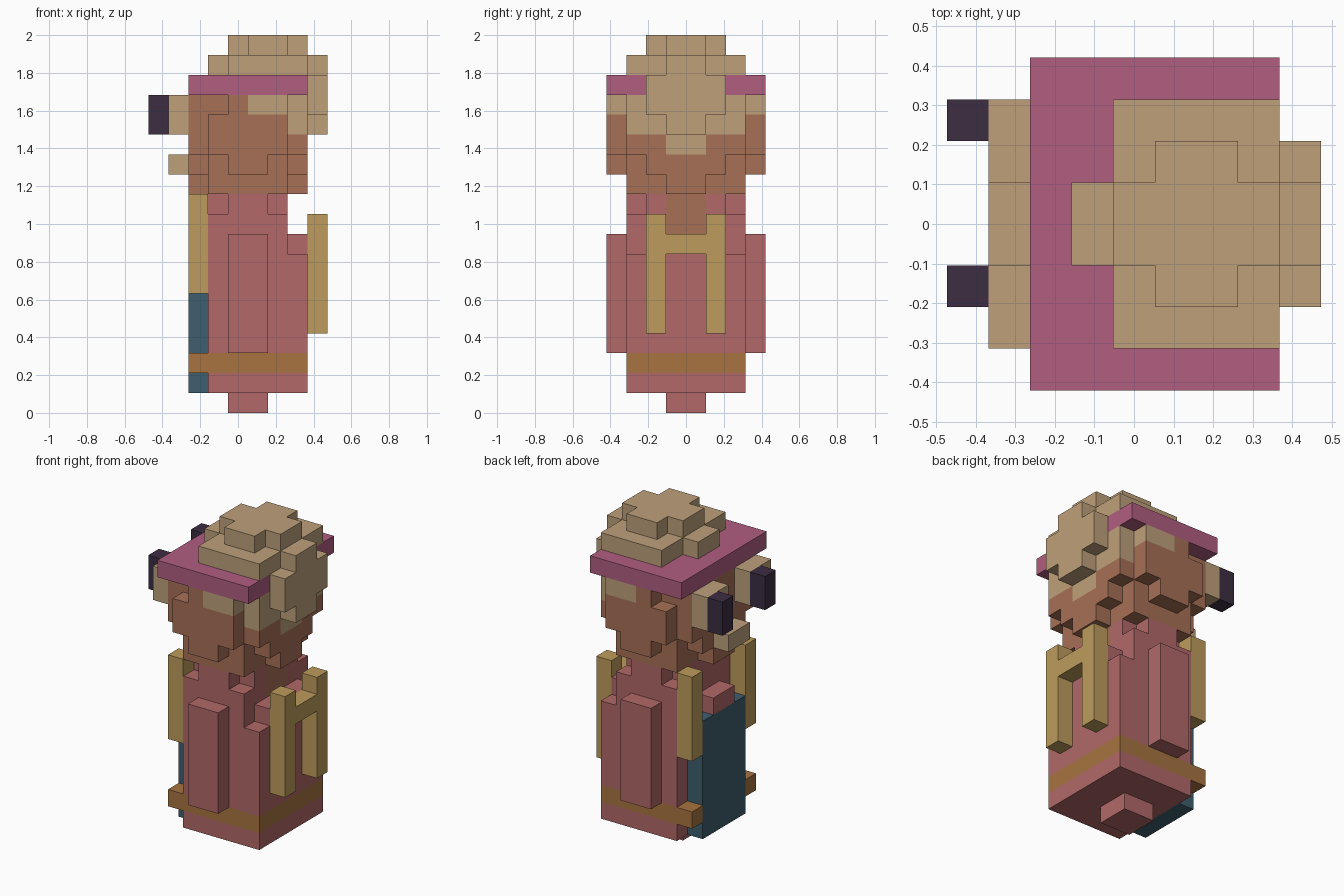
import bpy, bmesh
from mathutils import Vector

cube = bpy.data.objects.get("Cube")
if cube:
    bpy.data.objects.remove(cube, do_unlink=True)

U = 2 / 19                                 # edge of one block
ORIGIN = Vector((-4.5, -4.0, 0.0))


def srgb(*rgb):
    lin = [(c / 255 / 12.92) if c < 11 else ((c / 255 + 0.055) / 1.055) ** 2.4 for c in rgb]
    return (*lin, 1.0)


def material(name, *rgb):
    m = bpy.data.materials.new(name)
    m.use_nodes = True
    m.diffuse_color = srgb(*rgb)
    bsdf = m.node_tree.nodes["Principled BSDF"]
    bsdf.inputs["Base Color"].default_value = srgb(*rgb)
    bsdf.inputs["Roughness"].default_value = 0.9
    return m


RED = material("dusty red", 178, 104, 104)
BROWN = material("skin brown", 167, 112, 86)
TAN = material("tan", 190, 160, 122)
PINK = material("magenta", 177, 94, 128)
GOLD = material("gold", 189, 156, 93)
BELT = material("belt brown", 168, 116, 64)
TEAL = material("teal", 62, 95, 110)
DARK = material("dark violet", 60, 45, 66)

cells = {}                                 # block position -> part name
parts = {}                                 # part name -> material


def fill(part, mat, *boxes, mirror=False):
    """Fill block ranges (x0, x1, y0, y1, z0, z1); later parts replace earlier ones."""
    parts[part] = mat
    for x0, x1, y0, y1, z0, z1 in boxes:
        for x in range(x0, x1):
            for y in range(y0, y1):
                for z in range(z0, z1):
                    cells[x, y, z] = part
                    if mirror:
                        cells[x, 7 - y, z] = part


def carve(*boxes):
    for x0, x1, y0, y1, z0, z1 in boxes:
        for x in range(x0, x1):
            for y in range(y0, y1):
                for z in range(z0, z1):
                    cells.pop((x, y, z), None)
                    cells.pop((x, 7 - y, z), None)


# Robe with notched shoulders, foot peg and arms
fill("robe", RED, (3, 7, 1, 7, 1, 11), (7, 8, 1, 7, 1, 8), (7, 8, 2, 6, 8, 9))
carve((3, 4, 1, 2, 10, 11), (6, 7, 1, 2, 10, 11))
fill("foot", RED, (4, 6, 3, 5, 0, 1))
fill("arm", RED, (4, 6, 0, 1, 3, 9), mirror=True)

# Apron, clasped hands, belt and straps
fill("apron", TEAL, (2, 3, 2, 6, 1, 8))
fill("hands", RED, (2, 3, 3, 5, 8, 9))
fill("belt", BELT, (3, 8, 1, 7, 2, 3))
fill("belt", BELT, (2, 3, 1, 2, 2, 3), mirror=True)
fill("front_strap", GOLD, (2, 3, 1, 2, 6, 11), mirror=True)
fill("back_strap", GOLD, (8, 9, 2, 3, 4, 10), mirror=True)
fill("back_strap", GOLD, (8, 9, 3, 5, 8, 9))

# Head: core, rounded front and back layers, cheeks, nape
fill("head", BROWN, (3, 7, 1, 7, 11, 16))
for x in (2, 7):
    fill("head", BROWN, (x, x + 1, 3, 5, 11, 12), (x, x + 1, 2, 6, 12, 13), (x, x + 1, 1, 7, 13, 16))
fill("head", BROWN, (3, 7, 0, 1, 13, 15), (4, 7, 0, 1, 15, 16), (4, 6, 0, 1, 12, 13), mirror=True)
fill("nape", BROWN, (6, 7, 3, 5, 9, 11))

# Hair on the sides and back of the head
fill("hair", TAN, (5, 7, 0, 1, 15, 16), mirror=True)
fill("hair", TAN, (7, 8, 1, 7, 14, 16), (7, 8, 3, 5, 13, 14),
     (8, 9, 2, 6, 15, 17), (8, 9, 3, 5, 14, 18))

# Eyes and mouth
fill("eye", TAN, (1, 2, 1, 3, 14, 16), mirror=True)
fill("pupil", DARK, (0, 1, 2, 3, 14, 16), (0, 1, 6, 7, 14, 16))
fill("mouth", TAN, (1, 2, 3, 5, 12, 13))

# Hat brim and bun
fill("hat_brim", PINK, (2, 8, 0, 8, 16, 17))
fill("bun", TAN, (4, 8, 1, 7, 17, 18), (3, 4, 3, 5, 17, 18),
     (4, 8, 3, 5, 18, 19), (5, 7, 2, 6, 18, 19))

# Skin each part with outer faces only, then merge flat areas
for part, mat in parts.items():
    bm = bmesh.new()
    for cell in [c for c, p in cells.items() if p == part]:
        for axis in range(3):
            for sign in (0, 1):
                near = list(cell)
                near[axis] += 1 if sign else -1
                if tuple(near) in cells:
                    continue
                a, b = (axis + 1) % 3, (axis + 2) % 3
                quad = []
                for da, db in ((0, 0), (1, 0), (1, 1), (0, 1)):
                    p = Vector(cell)
                    p[axis] += sign
                    p[a] += da
                    p[b] += db
                    quad.append(bm.verts.new((p + ORIGIN) * U))
                bm.faces.new(quad if sign else quad[::-1])
    bmesh.ops.remove_doubles(bm, verts=bm.verts[:], dist=1e-4)
    bmesh.ops.dissolve_limit(bm, angle_limit=0.01, verts=bm.verts[:], edges=bm.edges[:])
    mesh = bpy.data.meshes.new(part)
    bm.to_mesh(mesh)
    bm.free()
    mesh.materials.append(mat)
    obj = bpy.data.objects.new(part, mesh)
    bpy.context.collection.objects.link(obj)
